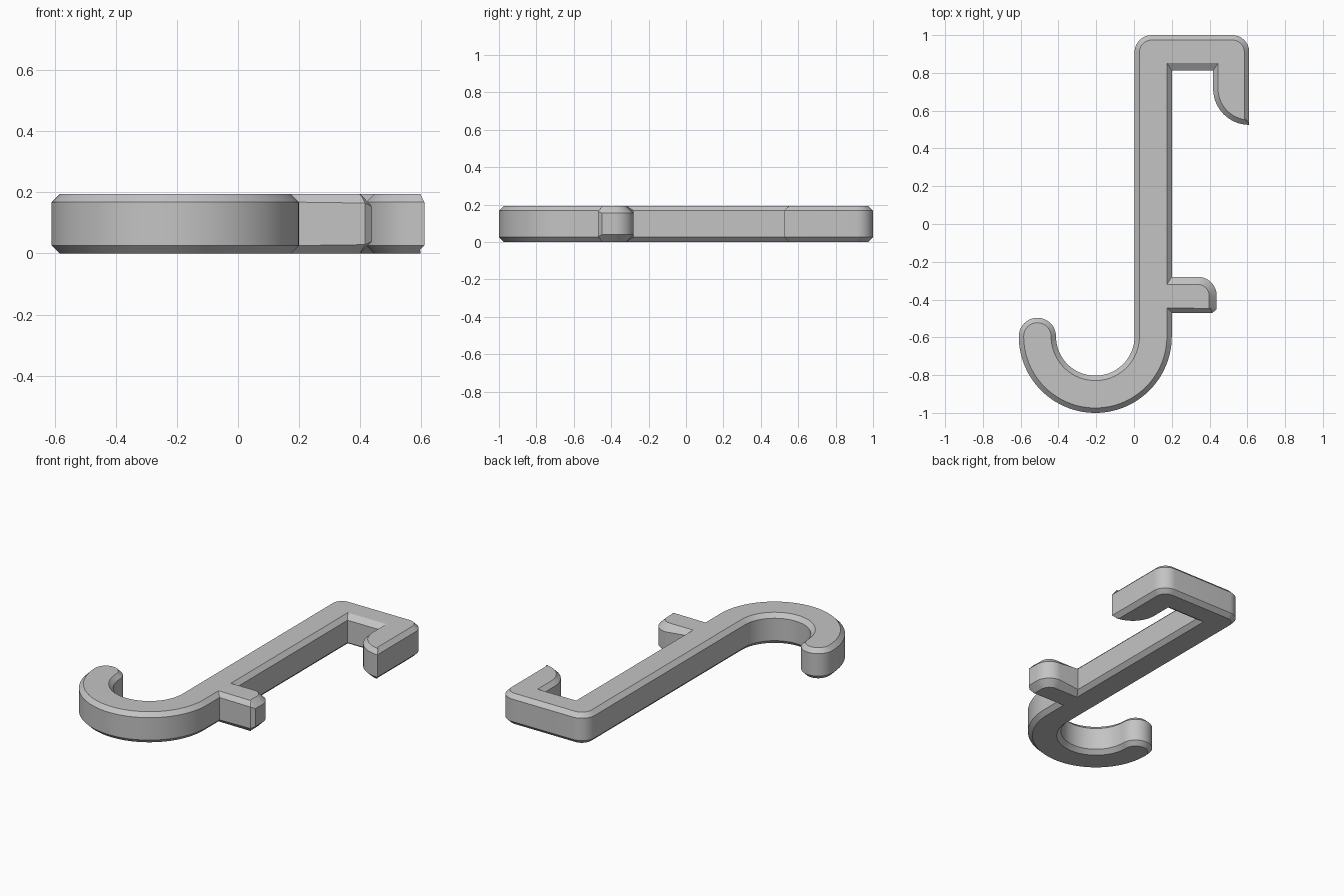
import bpy
import bmesh
from math import cos, sin, radians
from mathutils import Vector

if "Cube" in bpy.data.objects:
    bpy.data.objects.remove(bpy.data.objects["Cube"], do_unlink=True)

HEIGHT = 0.194
EDGE = 0.026       # normal chamfer
WIDE = 0.04        # broader chamfer on the peg and under the top bar
HOOK_X, HOOK_Y, OUTER, INNER = -0.205, -0.595, 0.405, 0.208
STEM_L, STEM_R = HOOK_X + INNER, HOOK_X + OUTER

outline = []       # (point, chamfer width of the edge that starts there)


def point(x, y, width=EDGE):
    p = Vector((x, y))
    # Skip a point that repeats the previous or the first one
    if all((p - q).length > 0.001 for q, _ in outline[:1] + outline[-1:]):
        outline.append((p, width))


def arc(cx, cy, r, start, end, steps, width=EDGE):
    for i in range(steps + 1):
        a = radians(start + (end - start) * i / steps)
        point(cx + r * cos(a), cy + r * sin(a), width)


# Lower hook: outer curve, then the stem's right side
tip_r = (OUTER - INNER) / 2
arc(HOOK_X, HOOK_Y, OUTER, 180, 360, 56)
# Side peg
point(STEM_R, -0.47)
point(0.416, -0.47, 0.029)
point(0.438, -0.45, WIDE)
arc(0.338, -0.38, 0.1, 0, 90, 14, WIDE)
point(STEM_R, -0.28)
# Top bar underside and down-turned catch
point(STEM_R, 0.812, WIDE)
point(0.419, 0.812)
arc(0.61, 0.716, 0.191, 180, 270, 20)
# Rounded outer corners of the top bar
arc(0.52, 0.91, 0.09, 0, 90, 14)
arc(STEM_L + 0.09, 0.91, 0.09, 90, 180, 14)
# Hook inner curve and rounded tip
arc(HOOK_X, HOOK_Y, INNER, 360, 180, 44)
arc(HOOK_X - INNER - tip_r, HOOK_Y, tip_r, 0, 180, 24)


def inset(i):
    """Mitred inward position and chamfer depth at an outline point."""
    before, w0 = outline[i - 1]
    here, w1 = outline[i]
    after = outline[(i + 1) % len(outline)][0]
    d0, d1 = (here - before).normalized(), (after - here).normalized()
    n0, n1 = Vector((-d0.y, d0.x)), Vector((-d1.y, d1.x))
    turn = d0.x * d1.y - d0.y * d1.x
    if abs(turn) < 0.01:
        return here + n1 * w1, w1
    move = Vector((w0 * n1.y - w1 * n0.y, w1 * n0.x - w0 * n1.x)) / turn
    return here + move, (max(w0, w1) if turn > 0 else min(w0, w1))


# Stack four loops: bottom face, lower wall, upper wall, top face
bm = bmesh.new()
loops = [[], [], [], []]
for i, (p, _) in enumerate(outline):
    q, depth = inset(i)
    for loop, (xy, z) in zip(loops, ((q, 0), (p, depth), (p, HEIGHT - depth), (q, HEIGHT))):
        loop.append(bm.verts.new((xy.x, xy.y, z)))
for low, high in zip(loops, loops[1:]):
    for i in range(len(low)):
        bm.faces.new((low[i - 1], low[i], high[i], high[i - 1]))
# Fill the flat top and bottom
for loop, normal in ((loops[0], (0, 0, -1)), (loops[3], (0, 0, 1))):
    rim = [bm.edges.get((loop[i - 1], loop[i])) for i in range(len(loop))]
    bmesh.ops.triangle_fill(bm, edges=rim, use_beauty=True, normal=normal)
bmesh.ops.recalc_face_normals(bm, faces=bm.faces)

mesh = bpy.data.meshes.new("double_hook")
bm.to_mesh(mesh)
bm.free()
hook = bpy.data.objects.new("double_hook", mesh)
bpy.context.collection.objects.link(hook)

# Plain grey material
grey = bpy.data.materials.new("plain_grey")
grey.use_nodes = True
colour = (0.55, 0.55, 0.55, 1)
grey.diffuse_color = colour
grey.node_tree.nodes["Principled BSDF"].inputs["Base Color"].default_value = colour
mesh.materials.append(grey)

# Smooth curves with crisp chamfer edges
bpy.ops.object.select_all(action="DESELECT")
hook.select_set(True)
bpy.context.view_layer.objects.active = hook
bpy.ops.object.shade_smooth_by_angle(angle=radians(25))
